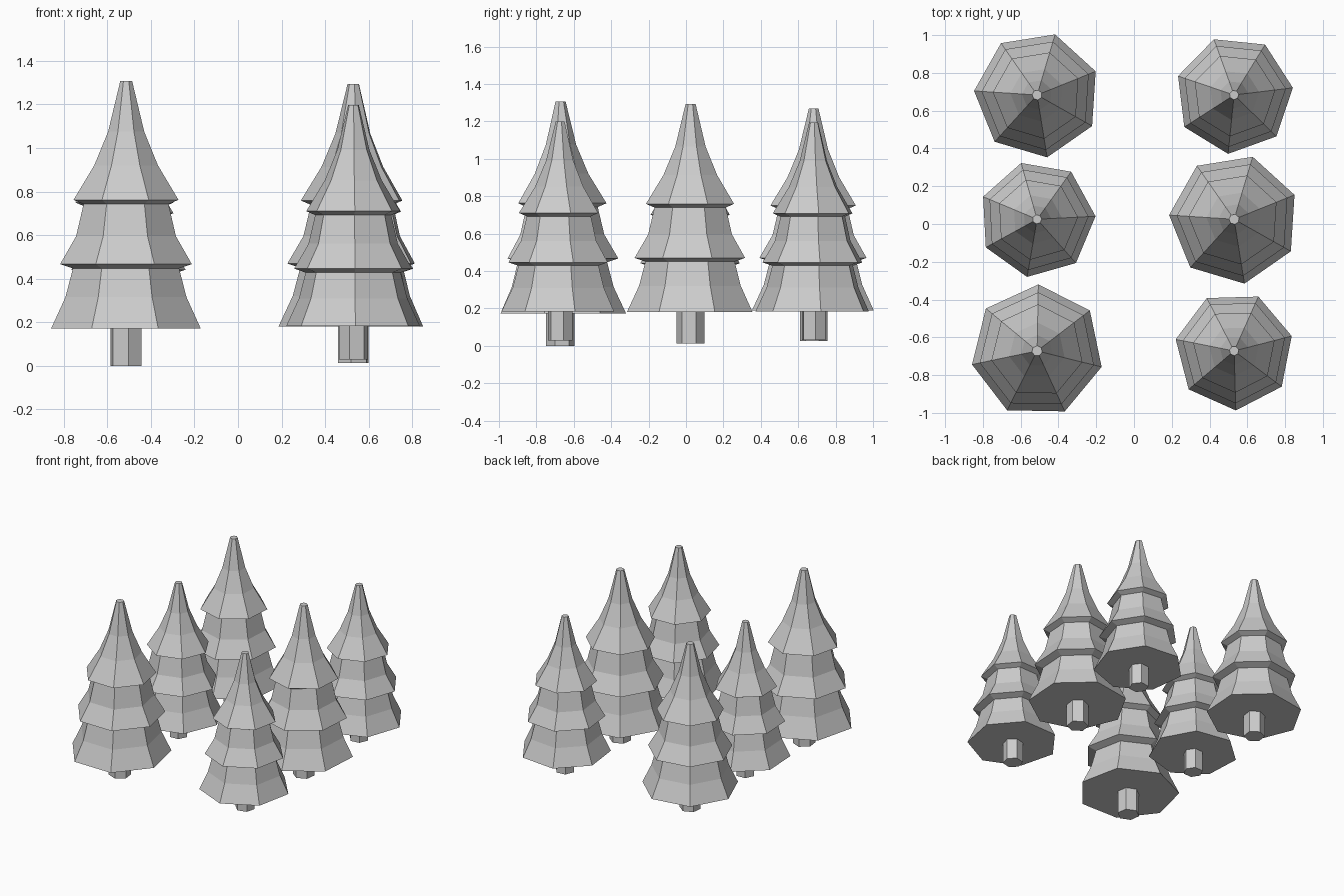
import bpy, bmesh
from math import radians, sin, cos, pi

if "Cube" in bpy.data.objects:
    bpy.data.objects.remove(bpy.data.objects["Cube"])

# (radius, height) outline of the foliage, three flared tiers
TIERS = [(0.352, 0.172), (0.285, 0.315), (0.25, 0.447),
         (0.31, 0.467), (0.235, 0.595), (0.20, 0.742),
         (0.247, 0.762), (0.15, 0.92), (0.085, 1.075), (0.028, 1.307)]
TRUNK = [(0.077, 0.0), (0.077, 0.172)]


def lathe(name, profile, sides, place):
    """Flat-faced turned solid with closed ends."""
    x, y, z, scale, turn = place
    bm = bmesh.new()
    rings = [[bm.verts.new((r * cos(2 * pi * i / sides), r * sin(2 * pi * i / sides), h))
              for i in range(sides)] for r, h in profile]
    for a, b in zip(rings, rings[1:]):
        for i in range(sides):
            j = (i + 1) % sides
            bm.faces.new((a[i], a[j], b[j], b[i]))
    bm.faces.new(rings[0][::-1])
    bm.faces.new(rings[-1])
    mesh = bpy.data.meshes.new(name)
    bm.to_mesh(mesh)
    bm.free()
    ob = bpy.data.objects.new(name, mesh)
    bpy.context.collection.objects.link(ob)
    ob.location = (x, y, z)
    ob.scale = (scale,) * 3
    ob.rotation_euler.z = radians(turn)


# x, y, base height, scale, turn of each tree
TREES = [(-0.513, 0.683, 0.026, 0.95, 22), (-0.513, 0.025, 0.03, 0.88, 3),
         (-0.513, -0.672, 0.0, 1.0, 37.5), (0.53, 0.683, 0.03, 0.89, 7),
         (0.53, 0.025, 0.012, 0.98, 22), (0.53, -0.672, 0.028, 0.895, 14.5)]

for place in TREES:
    lathe("tree_trunk", TRUNK, 6, place)
    lathe("tree_foliage", TIERS, 7, place)
